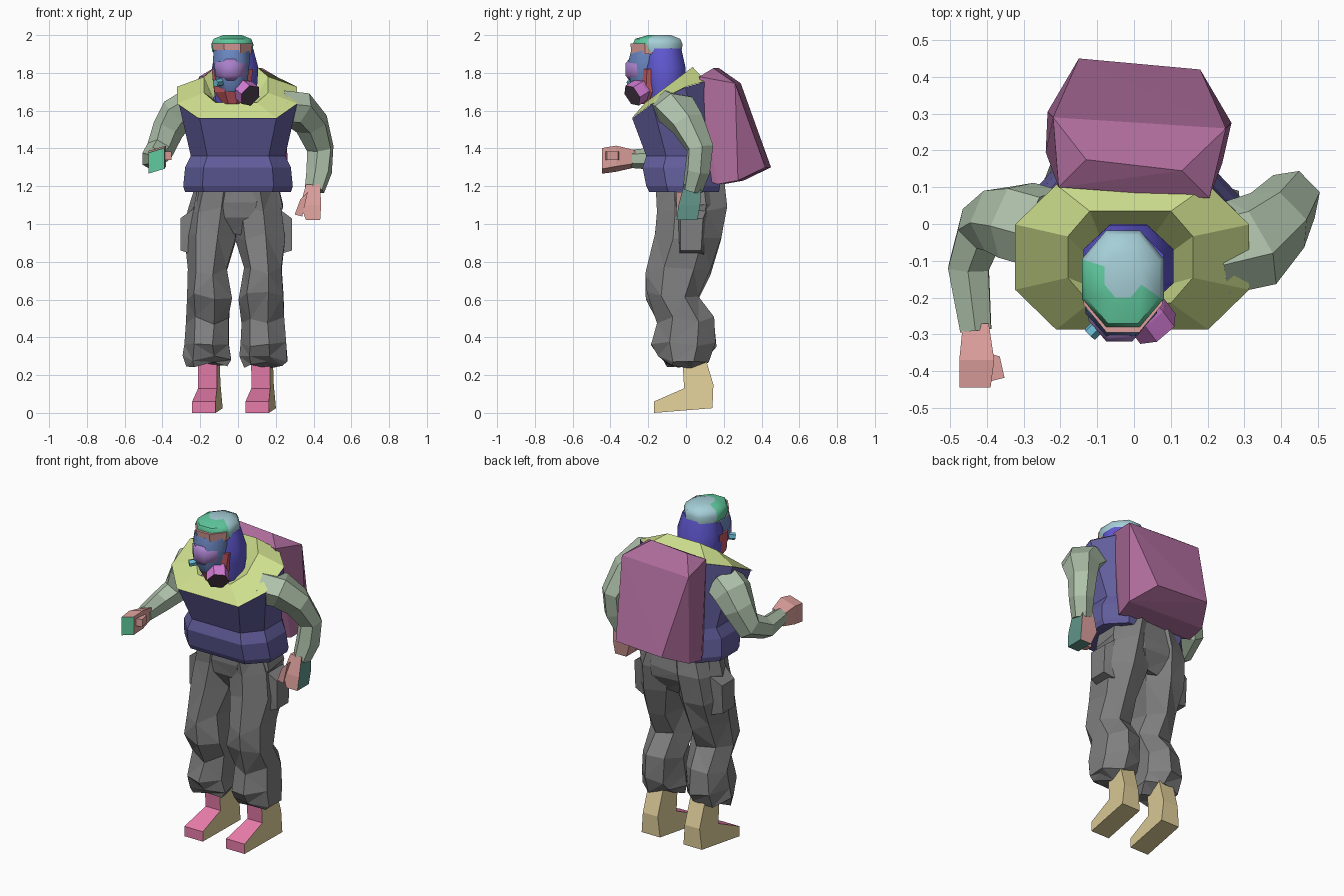
import bpy, bmesh, math, random
from mathutils import Vector, Quaternion

if "Cube" in bpy.data.objects:
    bpy.data.objects.remove(bpy.data.objects["Cube"])

random.seed(4)
LIME, NAVY, PLUM = (.62, .74, .27, 1), (.12, .11, .33, 1), (.42, .15, .33, 1)
SAGE, SKIN, GREEN = (.42, .53, .4, 1), (.72, .35, .33, 1), (.12, .6, .35, 1)
PINK, SAND, BLUE = (.8, .2, .4, 1), (.75, .62, .32, 1), (.12, .1, .65, 1)
RED, STEEL, VIOLET = (.55, .1, .12, 1), (.15, .25, .55, 1), (.4, .22, .6, 1)
CYAN, DARK, MAGENTA = (.38, .62, .68, 1), (.08, .05, .08, 1), (.65, .2, .65, 1)
GREY = (.21, .21, .21, 1)


def paint(ob, color, test=None):
    """Colour the whole part, or only faces where test(normal, center) holds."""
    mat = bpy.data.materials.new(ob.name + "_colour")
    mat.diffuse_color = color
    mat.use_nodes = True
    mat.node_tree.nodes["Principled BSDF"].inputs["Base Color"].default_value = mat.diffuse_color
    ob.data.materials.append(mat)
    for p in ob.data.polygons:
        if test is None or test(p.normal, p.center):
            p.material_index = len(ob.data.materials) - 1


def finish(name, bm, color, smooth=False):
    bmesh.ops.recalc_face_normals(bm, faces=bm.faces[:])
    me = bpy.data.meshes.new(name)
    bm.to_mesh(me)
    bm.free()
    ob = bpy.data.objects.new(name, me)
    bpy.context.collection.objects.link(ob)
    paint(ob, color)
    if smooth:
        bpy.ops.object.select_all(action='DESELECT')
        ob.select_set(True)
        bpy.context.view_layer.objects.active = ob
        bpy.ops.object.shade_smooth_by_angle(angle=math.radians(50))
    return ob


def polygon(n):
    k = 1 / math.cos(math.pi / n)
    return [(k * math.cos((i + .5) * math.tau / n), k * math.sin((i + .5) * math.tau / n))
            for i in range(n)]


def loft(name, rings, color, prof=polygon(8), along=False, smooth=False, caps=True, crumple=0):
    """Skin rings (x, y, z, rx, ry[, slope, bow]); along=True turns rings to follow the path."""
    bm = bmesh.new()
    cs = [Vector(r[:3]) for r in rings]
    q, prev, loops = Quaternion(), Vector((0, 0, 1)), []
    for i, r in enumerate(rings):
        if along:
            d = (cs[min(i + 1, len(cs) - 1)] - cs[max(i - 1, 0)]).normalized()
            q, prev = prev.rotation_difference(d) @ q, d
        slope, bow = (r + (0, 0))[5:7]
        loops.append([bm.verts.new(cs[i] + q @ Vector((u * r[3], v * r[4],
                                                       slope * v * r[4] + bow * u * u)))
                      for u, v in prof])
    n = len(prof)
    for a, b in zip(loops, loops[1:]):
        for i in range(n):
            bm.faces.new((a[i], a[(i + 1) % n], b[(i + 1) % n], b[i]))
    if caps:
        bm.faces.new(loops[0])
        bm.faces.new(loops[-1])
    if crumple:
        for v in bm.verts:
            v.co += Vector((random.uniform(-.5, .5), random.uniform(-.5, .5),
                            random.uniform(-2, 2))) * crumple
        bmesh.ops.triangulate(bm, faces=bm.faces[:])
    return finish(name, bm, color, smooth)


def hull(name, pts, color):
    bm = bmesh.new()
    for p in pts:
        bm.verts.new(p)
    bmesh.ops.convex_hull(bm, input=bm.verts[:])
    bmesh.ops.dissolve_limit(bm, angle_limit=.02, verts=bm.verts[:], edges=bm.edges[:])
    return finish(name, bm, color)


# Trousers: two crumpled legs, a pelvis and side pockets
LEG = [(-.16, -.04, .255, .1, .065), (-.16, -.015, .285, .12, .12), (-.16, -.015, .37, .112, .16),
       (-.155, 0, .49, .106, .138), (-.15, -.07, .62, .113, .13), (-.155, -.04, .75, .096, .16),
       (-.14, .01, .93, .125, .165), (-.125, .03, 1.08, .13, .17), (-.1, .02, 1.22, .11, .165)]
loft("right_trouser_leg", LEG, GREY, polygon(7), crumple=.011)
loft("left_trouser_leg", [(-.02 - r[0],) + r[1:] for r in LEG], GREY, polygon(7), crumple=.011)
loft("trouser_seat", [(-.01, .03, .95, .09, .11), (-.01, .03, 1.03, .23, .165),
                      (0, .03, 1.1, .235, .175), (0, .02, 1.25, .2, .165)], GREY, crumple=.008)
for side, s in (("right", -1), ("left", 1)):
    hull(side + "_pocket", [(s * x - .01, y, z) for x, z, y0, y1 in
                            ((.2, 1.1, -.05, .12), (.295, 1.03, -.03, .09),
                             (.295, .86, -.03, .08), (.2, .83, -.04, .1)) for y in (y0, y1)], GREY)

# Boots: a side profile extruded, pink in front and on the instep
SHOE = [(-.02, .3), (-.01, .13), (-.17, .06), (-.17, 0), (.14, .025), (.145, .15), (.1, .3)]
for side, x0 in (("right", -.16), ("left", .122)):
    bm = bmesh.new()
    rows = []
    for s in (-1, 1):
        rows.append([bm.verts.new((x0 + s * (.062 if z < .1 else .05) + .12 * y, y, z))
                     for y, z in SHOE])
    for i in range(7):
        j = (i + 1) % 7
        bm.faces.new((rows[0][i], rows[0][j], rows[1][j], rows[1][i]))
    bm.faces.new(rows[0])
    bm.faces.new(rows[1])
    boot = finish(side + "_boot", bm, SAND)
    paint(boot, PINK, lambda n, c: n.y < -.3 and n.z > -.3 and abs(n.x) < .6)

# Vest with belt band, and sloped shoulder collar
BODY = [(.65, -1), (1, -.45), (1, .45), (.65, 1), (-.65, 1), (-1, .45), (-1, -.45), (-.65, -1)]
loft("vest", [(0, -.01, 1.17, .28, .185), (0, -.015, 1.2, .29, .195), (0, -.03, 1.3, .28, .2),
              (0, -.02, 1.36, .25, .19), (0, -.09, 1.64, .313, .195, .5, .04)], NAVY, BODY)
loft("shoulder_collar", [(-.005, -.09, 1.642, .318, .197, .5, .04),
                         (-.01, -.09, 1.737, .17, .125, .75),
                         (-.02, -.125, 1.66, .11, .09, .3)], LIME, BODY, caps=False)

# Backpack
hull("backpack", [(s * x + (.015 if y > .2 else 0), y - s * .015, z) for s in (-1, 1) for x, y, z in (
    (.2, .1, 1.24), (.205, .085, 1.78), (.13, .16, 1.825), (.235, .275, 1.745),
    (.25, .29, 1.23), (.165, .435, 1.3), (.24, .18, 1.21))], PLUM)

# Arms and hands
loft("right_sleeve", [(-.25, -.01, 1.62, .08, .1), (-.32, .01, 1.58, .08, .1),
                      (-.37, .015, 1.5, .07, .085), (-.415, -.01, 1.39, .062, .07),
                      (-.45, -.12, 1.345, .055, .055), (-.43, -.29, 1.345, .042, .042)],
     SAGE, polygon(6), True)
loft("left_sleeve", [(.23, -.07, 1.61, .085, .11), (.32, -.05, 1.605, .085, .115),
                     (.39, .01, 1.53, .075, .09), (.435, .075, 1.4, .06, .07),
                     (.43, .06, 1.28, .06, .06), (.405, .035, 1.18, .045, .05)],
     SAGE, polygon(6), True)
hand = hull("right_hand", [(x, y, z + (x + .43) * .3) for y, x1, x2, z1, z2 in (
    (-.27, -.465, -.395, 1.31, 1.38), (-.37, -.475, -.38, 1.29, 1.4), (-.445, -.475, -.39, 1.28, 1.39))
    for x in (x1, x2) for z in (z1, z2)], SKIN)
paint(hand, GREEN, lambda n, c: n.y < -.6)
hull("right_thumb", [(x, y, z) for x, y in ((-.4, -.35), (-.365, -.36), (-.352, -.418), (-.4, -.43))
                     for z in (1.34, 1.385)], SKIN)
hand = hull("left_hand", [(x, y, z) for z, x1, x2, y1, y2 in (
    (1.21, .36, .435, -.01, .08), (1.1, .33, .44, -.04, .075), (1.02, .36, .435, -.05, .06))
    for x in (x1, x2) for y in (y1, y2)], SKIN)
paint(hand, (.12, .3, .25, 1), lambda n, c: n.x > .6 or n.z < -.6)
hull("left_thumb", [(x, y, z) for x, z in ((.37, 1.17), (.33, 1.13), (.3, 1.05), (.34, 1.04))
                    for y in (-.05, -.005)], SKIN)

# Head: hood, lower face, mask, visor, brow band, helmet
loft("hood", [(-.015, -.11, 1.62, .1, .08), (-.015, -.11, 1.75, .118, .11),
              (-.015, -.115, 1.83, .122, .112), (-.02, -.125, 1.93, .1, .1)], BLUE, smooth=True)
loft("lower_face", [(-.03, -.185, 1.635, .05, .05), (-.03, -.175, 1.7, .095, .09),
                    (-.03, -.165, 1.82, .11, .1)], RED)
loft("mask", [(-.035, -.21, 1.7, .05, .065), (-.035, -.2, 1.75, .085, .095),
              (-.035, -.2, 1.86, .097, .105), (-.035, -.19, 1.92, .095, .1)], STEEL, smooth=True)
loft("visor", [(-.04, -.22, 1.76, .045, .08), (-.04, -.22, 1.785, .082, .1),
               (-.04, -.22, 1.85, .084, .1), (-.04, -.22, 1.875, .06, .08)], VIOLET, smooth=True)
loft("brow_band", [(-.03, -.165, 1.9, .1, .122), (-.03, -.165, 1.955, .107, .13)], SKIN)
helmet = loft("helmet", [(-.03, -.14, 1.91, .106, .115), (-.03, -.15, 1.95, .112, .132),
                         (-.03, -.15, 1.98, .1, .12), (-.03, -.14, 2, .05, .06)], CYAN, smooth=True)
paint(helmet, GREEN, lambda n, c: c.y + .7 * c.x < -.18)

# Filter canister and small side valve
can = loft("filter_canister", [(0, -.2, 1.73, .045, .045), (.035, -.245, 1.705, .055, .055),
                               (.065, -.285, 1.68, .055, .055)], MAGENTA, polygon(6), True)
paint(can, DARK, lambda n, c: n.y < -.5 and c.y < -.28 and n.x > .3 and abs(c.x - .065) < .005)
loft("side_valve", [(-.07, -.25, 1.755, .018, .018), (-.12, -.3, 1.745, .018, .018)],
     (.15, .5, .65, 1), polygon(6), True)
